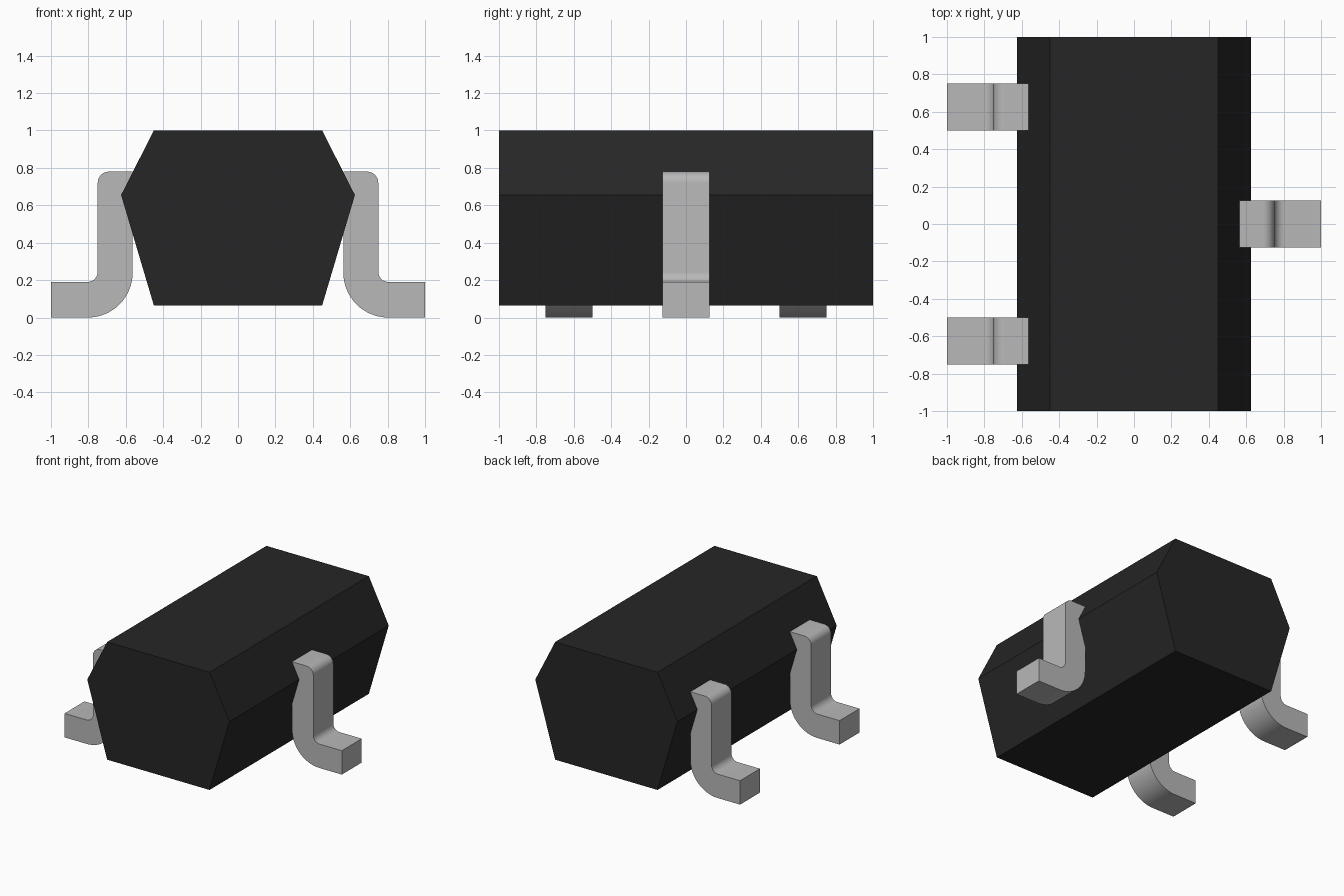
import bpy, bmesh, math

cube = bpy.data.objects.get("Cube")
if cube:
    bpy.data.objects.remove(cube, do_unlink=True)


def make_material(name, rgb):
    mat = bpy.data.materials.new(name)
    mat.use_nodes = True
    mat.diffuse_color = (*rgb, 1)
    mat.node_tree.nodes["Principled BSDF"].inputs["Base Color"].default_value = (*rgb, 1)
    return mat


def extrude_profile(name, points, y, length, mat, smooth=False):
    """Extrude an (x, z) outline along y, centred on the given y."""
    bm = bmesh.new()
    verts = [bm.verts.new((px, y - length / 2, pz)) for px, pz in points]
    face = bm.faces.new(verts)
    ext = bmesh.ops.extrude_face_region(bm, geom=[face])["geom"]
    moved = [v for v in ext if isinstance(v, bmesh.types.BMVert)]
    bmesh.ops.translate(bm, verts=moved, vec=(0, length, 0))
    bmesh.ops.recalc_face_normals(bm, faces=bm.faces[:])
    mesh = bpy.data.meshes.new(name)
    bm.to_mesh(mesh)
    bm.free()
    mesh.materials.append(mat)
    obj = bpy.data.objects.new(name, mesh)
    bpy.context.collection.objects.link(obj)
    if smooth:
        bpy.ops.object.select_all(action='DESELECT')
        obj.select_set(True)
        bpy.context.view_layer.objects.active = obj
        bpy.ops.object.shade_smooth_by_angle(angle=math.radians(30))
    return obj


def arc(cx, cz, r, start, end, steps=10):
    return [(cx + r * math.cos(math.radians(start + (end - start) * i / steps)),
             cz + r * math.sin(math.radians(start + (end - start) * i / steps)))
            for i in range(steps + 1)]


black = make_material("black plastic", (0.019, 0.019, 0.019))
metal = make_material("grey metal", (0.48, 0.48, 0.48))

# Six-sided body
half = [(0.45, 0.065), (0.625, 0.655), (0.45, 1.0)]
extrude_profile("body", half + [(-x, z) for x, z in reversed(half)], 0, 2.0, black)

# Bent lead outline: foot, inner fillet, upright with rounded shoulder, outer bend
lead = [(1.0, 0.0), (1.0, 0.19)]
lead += arc(0.805, 0.245, 0.055, 270, 180)
lead += arc(0.69, 0.72, 0.06, 0, 90)
lead += [(0.563, 0.78)]
lead += arc(0.803, 0.24, 0.24, 180, 270, 14)

# One lead on the left side, two on the right
for name, side, y in (("left_lead", 1, 0.0),
                      ("right_front_lead", -1, -0.625),
                      ("right_back_lead", -1, 0.625)):
    extrude_profile(name, [(side * x, z) for x, z in lead], y, 0.25, metal, smooth=True)
